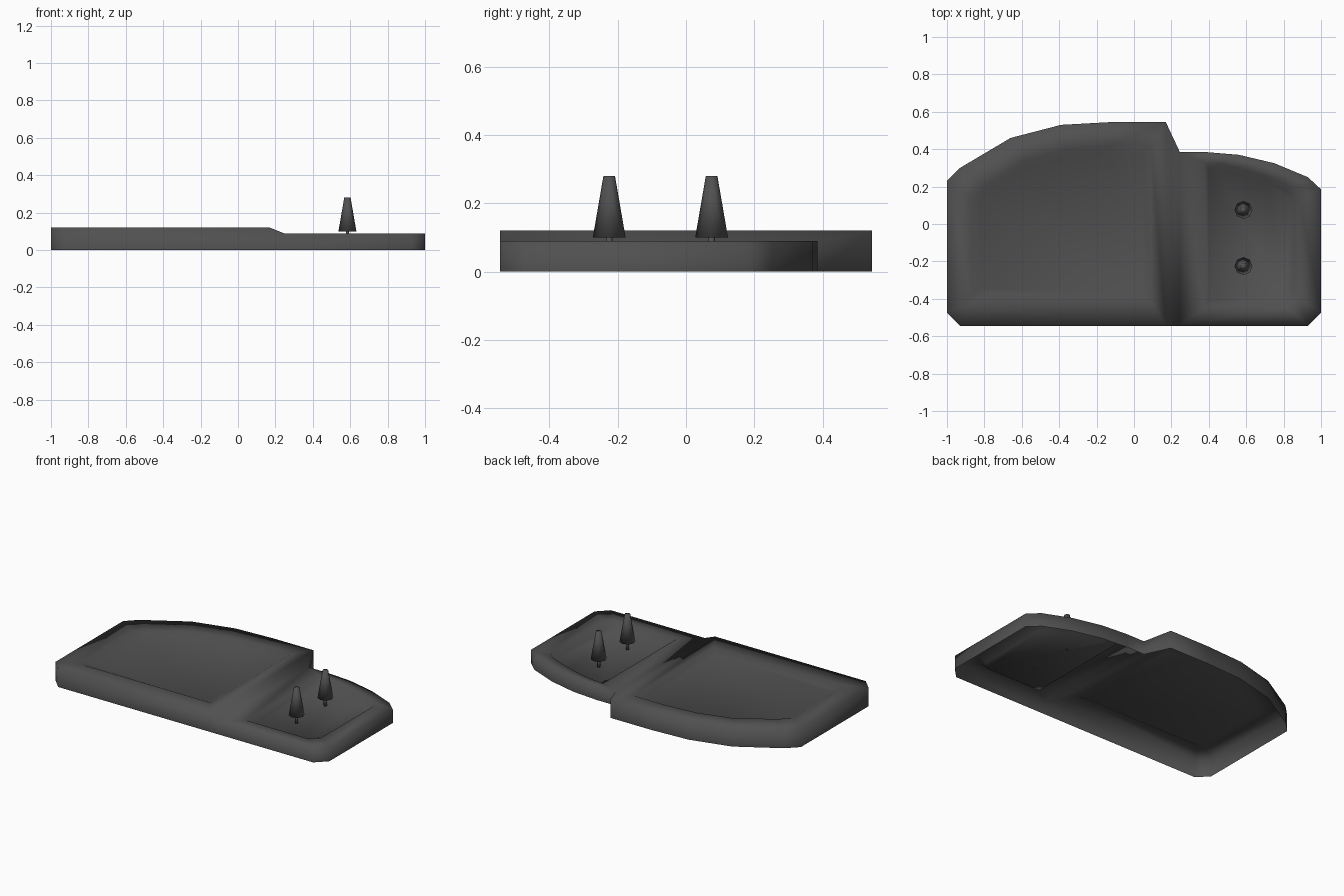
import bpy, bmesh

if "Cube" in bpy.data.objects:
    bpy.data.objects.remove(bpy.data.objects["Cube"])

def material(name, rgb):
    m = bpy.data.materials.new(name)
    m.diffuse_color = (*rgb, 1)
    m.use_nodes = True
    m.node_tree.nodes["Principled BSDF"].inputs["Base Color"].default_value = m.diffuse_color
    return m

GREY = material("dark grey", (0.08, 0.08, 0.08))

def finish(bm, name):
    me = bpy.data.meshes.new(name)
    bm.to_mesh(me)
    bm.free()
    me.materials.append(GREY)
    for p in me.polygons:
        p.use_smooth = True
    ob = bpy.data.objects.new(name, me)
    bpy.context.collection.objects.link(ob)
    return ob

def shrink(pts, c, k):
    return [(c[0] + (x - c[0]) * k, c[1] + (y - c[1]) * k) for x, y in pts]

# Plan outlines, counter-clockwise: raised left deck and lower right deck
left_outer = [(-.93, -.545), (.17, -.545), (.17, .545), (-.12, .545), (-.39, .53),
              (-.66, .46), (-.93, .3), (-1, .23), (-1, -.475)]
left_rim = [(-.84, -.415), (.09, -.415), (.09, .42), (-.13, .42), (-.36, .4),
            (-.58, .34), (-.8, .2), (-.87, .14), (-.87, -.38)]
right_outer = [(.245, -.545), (.93, -.545), (1, -.475), (1, .185), (.93, .25),
               (.75, .325), (.56, .37), (.38, .385), (.245, .385)]
right_rim = [(.375, -.445), (.82, -.445), (.88, -.39), (.88, .15), (.84, .2),
             (.72, .25), (.56, .3), (.46, .32), (.375, .33)]

# Base: open-bottomed shell with a shallow left tray and a deeper right pocket
bm = bmesh.new()

def ring(pts, z):
    return [bm.verts.new((x, y, z)) for x, y in pts]

def bridge(a, b):
    n = len(a)
    for i in range(n):
        j = (i + 1) % n
        bm.faces.new((a[i], a[j], b[j], b[i]))

def deck(outer, rim, z, floor_z, centre):
    top, lip = ring(outer, z), ring(rim, z)
    floor = ring(shrink(rim, centre, .9), floor_z)
    bridge(top, lip)
    bridge(lip, floor)
    bm.faces.new(floor)
    return top

L = deck(left_outer, left_rim, .12, .098, (-.38, 0))
R = deck(right_outer, right_rim, .09, .045, (.62, -.07))
# sloping step between the decks
bm.faces.new((L[1], R[0], R[8], L[2]))
# outer walls
edge = [L[0], L[1]] + R + L[2:]
foot = [bm.verts.new((v.co.x, v.co.y, 0)) for v in edge]
bridge(foot, edge)
finish(bm, "base_shell")

# Trees: tapered crown on a thin trunk
def frustum(name, x, y, z0, z1, r0, r1, sides):
    bm = bmesh.new()
    bmesh.ops.create_cone(bm, cap_ends=True, segments=sides, radius1=r0, radius2=r1,
                          depth=z1 - z0)
    bmesh.ops.translate(bm, verts=bm.verts, vec=(x, y, (z0 + z1) / 2))
    finish(bm, name)

for i, y in enumerate((-.225, .075), 1):
    frustum(f"tree_trunk_{i}", .585, y, .043, .102, .01, .01, 6)
    frustum(f"tree_crown_{i}", .585, y, .1, .28, .048, .017, 8)
